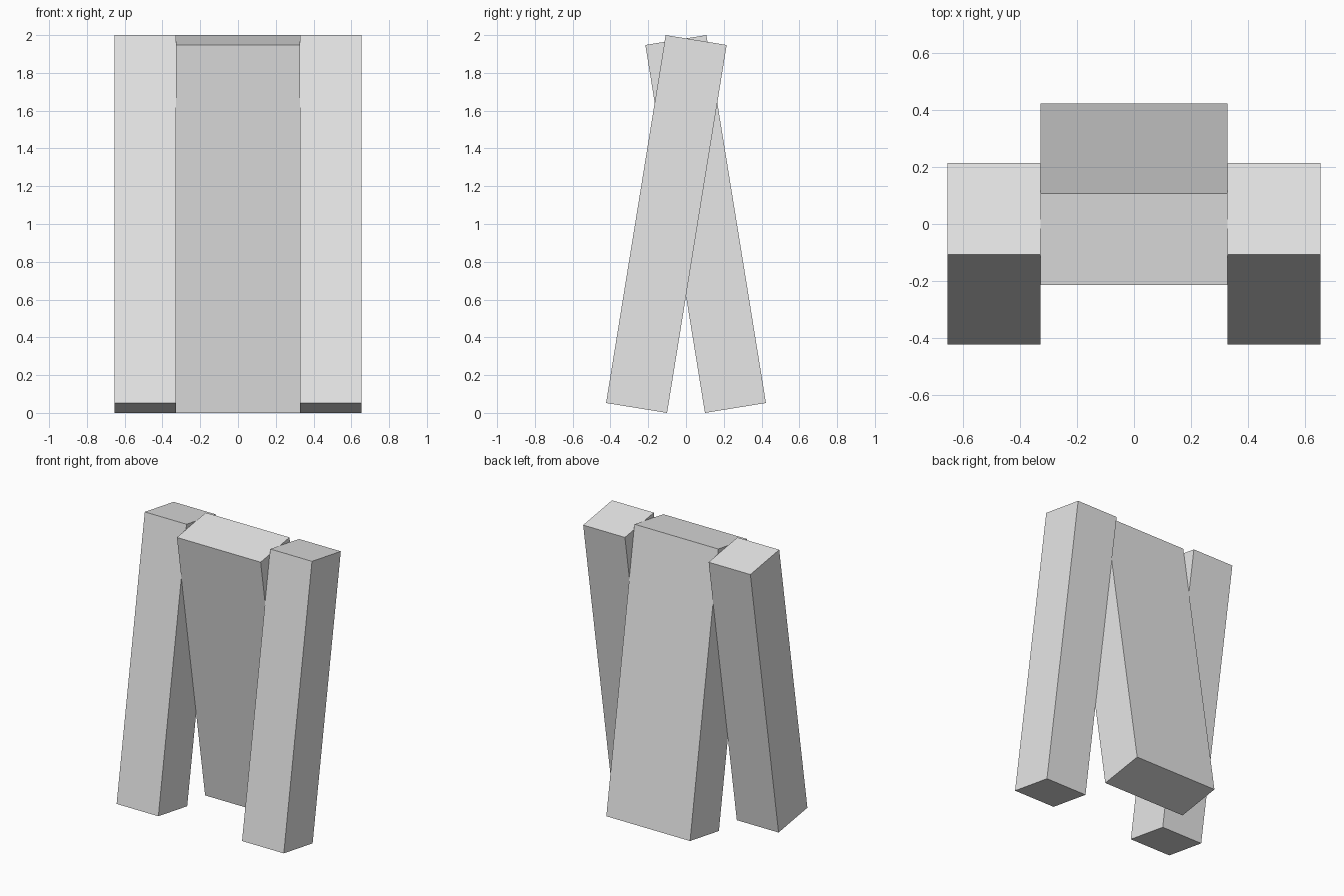
import bpy
import math

if "Cube" in bpy.data.objects:
    bpy.data.objects.remove(bpy.data.objects["Cube"])

LEAN = math.radians(9.2)   # tilt of every board from vertical
DEPTH = 0.327              # board thickness
LENGTH = 1.973             # board length
OFFSET = 0.104             # distance of each board centre from the middle

grey = bpy.data.materials.new("light grey")
grey.diffuse_color = (0.8, 0.8, 0.8, 1.0)
grey.use_nodes = True
grey.node_tree.nodes["Principled BSDF"].inputs["Base Color"].default_value = grey.diffuse_color


def leaning_board(name, x, width, side):
    """Box leaning inwards at the top; side is -1 for front, 1 for back."""
    bpy.ops.mesh.primitive_cube_add(size=1)
    board = bpy.context.object
    board.name = name
    board.scale = (width, DEPTH, LENGTH)
    board.rotation_euler = (side * LEAN, 0, 0)
    board.location = (x, side * OFFSET, 1.0)
    board.data.materials.append(grey)


# Two narrow legs in front, feet forward
leaning_board("front_leg_left", -0.4915, 0.327, -1)
leaning_board("front_leg_right", 0.4915, 0.327, -1)

# Wide middle leg, foot backward
leaning_board("back_leg", 0, 0.656, 1)
